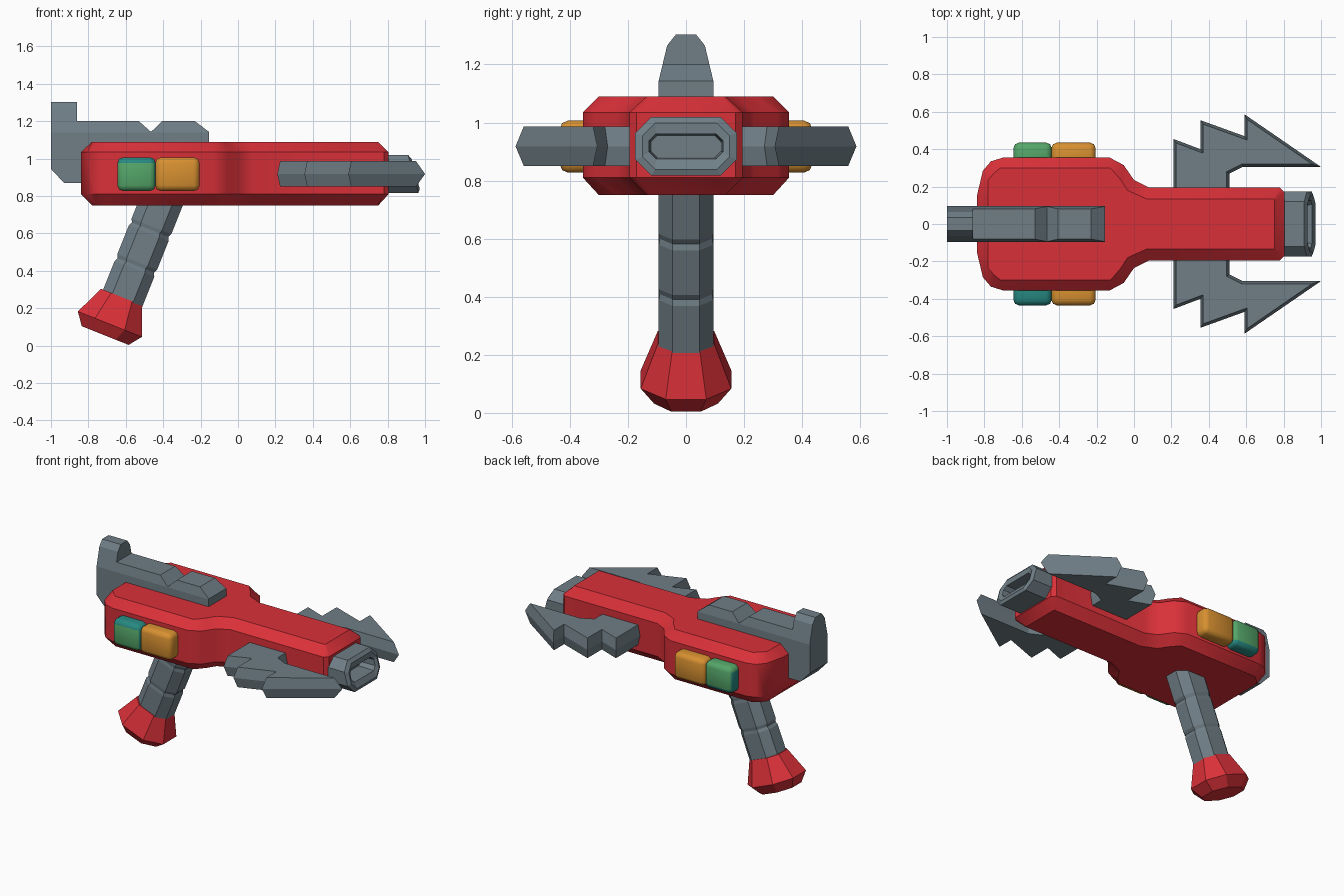
import bpy, bmesh, math
from mathutils import Vector

if "Cube" in bpy.data.objects:
    bpy.data.objects.remove(bpy.data.objects["Cube"])


def material(name, rgb):
    m = bpy.data.materials.new(name)
    m.diffuse_color = (*rgb, 1)
    m.use_nodes = True
    m.node_tree.nodes["Principled BSDF"].inputs["Base Color"].default_value = m.diffuse_color
    return m


RED = material("red", (0.70, 0.03, 0.04))
GREY = material("steel grey", (0.16, 0.21, 0.24))
ORANGE = material("amber", (0.68, 0.28, 0.03))
GREEN = material("green", (0.09, 0.38, 0.14))
TEAL = material("teal", (0.02, 0.25, 0.22))


def finish(name, bm, mats, angle=None):
    bmesh.ops.recalc_face_normals(bm, faces=bm.faces)
    me = bpy.data.meshes.new(name)
    bm.to_mesh(me)
    bm.free()
    ob = bpy.data.objects.new(name, me)
    bpy.context.collection.objects.link(ob)
    for m in mats:
        me.materials.append(m)
    if angle:
        bpy.ops.object.select_all(action='DESELECT')
        ob.select_set(True)
        bpy.context.view_layer.objects.active = ob
        bpy.ops.object.shade_smooth_by_angle(angle=math.radians(angle))
    return ob


def loft(name, rings, mat, angle=None):
    """Skin a list of equal-length rings and cap both ends."""
    bm = bmesh.new()
    vs = [[bm.verts.new(p) for p in r] for r in rings]
    n = len(vs[0])
    for a, b in zip(vs, vs[1:]):
        for i in range(n):
            j = (i + 1) % n
            bm.faces.new((a[i], a[j], b[j], b[i]))
    bm.faces.new(vs[0])
    bm.faces.new(vs[-1])
    return finish(name, bm, [mat], angle)


def octagon(hu, hv, fu, fv):
    """Octagon of half sizes hu, hv with half flats fu, fv."""
    return [(hu, -fv), (hu, fv), (fu, hv), (-fu, hv),
            (-hu, fv), (-hu, -fv), (-fu, -hv), (fu, -hv)]


def inset(pts, d):
    """Mitred inward offset of a 2D polygon."""
    n = len(pts)
    area = sum(pts[i][0] * pts[(i + 1) % n][1] - pts[(i + 1) % n][0] * pts[i][1] for i in range(n))
    s = 1 if area > 0 else -1
    out = []
    for i in range(n):
        p = Vector(pts[i])
        e1 = (p - Vector(pts[i - 1])).normalized()
        e2 = (Vector(pts[(i + 1) % n]) - p).normalized()
        n1, n2 = Vector((-e1.y, e1.x)) * s, Vector((-e2.y, e2.x)) * s
        out.append(p + (n1 + n2) * (d / (1 + n1.dot(n2))))
    return out


# Body: plan outline with chamfered top and bottom
outer = [(-.84, .15), (-.808, .285), (-.765, .335), (-.70, .355), (-.13, .355),
         (-.055, .315), (0, .235), (.08, .195), (.78, .195), (.805, .17)]
inner = [(-.78, .15), (-.78, .235), (-.75, .27), (-.714, .30), (-.126, .30),
         (-.07, .235), (-.035, .18), (.065, .135), (.75, .135), (.75, .12)]


def plan(half, z):
    return [(x, y, z) for x, y in half] + [(x, -y, z) for x, y in reversed(half)]


loft("body", [plan(inner, .75), plan(outer, .81), plan(outer, 1.035), plan(inner, 1.09)], RED, 40)


# Barrel: hollow octagonal muzzle with a slanted end
def muzzle(hy, hz, x, slope=0.27):
    return [(x - slope * v, u, .918 + v) for u, v in octagon(hy, hz, hy - hz * .55, hz * .45)]


loft("barrel", [muzzle(.175, .101, .74, 0), muzzle(.175, .101, .937), muzzle(.15, .08, .95),
                muzzle(.127, .043, .94), muzzle(.12, .038, .84, 0)], GREY)

# Side blades: barbed outline with a ridge at mid height
for s, side in ((1, "left"), (-1, "right")):
    barb = [(.21, .15), (.21, .455), (.355, .40), (.355, .555), (.59, .47), (.59, .587),
            (1.0, .305), (.58, .305), (.51, .27), (.51, .15)]
    barb = [(x, y * s) for x, y in barb]
    cut = inset(barb, .015)
    loft(side + "_blade", [[(p[0], p[1], z) for p in ring] for ring, z in
                           ((cut, .85), (barb, .918), (cut, .987))], GREY)

# Top rail and rear sight: side profile, narrowed towards the top
profile = [(-1, 1.303), (-.86, 1.303), (-.86, 1.20), (-.53, 1.20), (-.465, 1.143), (-.405, 1.20),
           (-.23, 1.20), (-.155, 1.143), (-.155, 1.0), (-.75, .87), (-.93, .87), (-1, .945)]
bm = bmesh.new()
a = [bm.verts.new((x, -1, z)) for x, z in profile]
face = bm.faces.new(a)
ext = bmesh.ops.extrude_face_region(bm, geom=[face])["geom"]
for v in ext:
    if isinstance(v, bmesh.types.BMVert):
        v.co.y = 1
if not face.is_valid or len(bm.faces) == len(profile) + 1:
    bm.faces.new(a)
for z in (1.14, 1.265):
    bmesh.ops.bisect_plane(bm, geom=bm.verts[:] + bm.edges[:] + bm.faces[:],
                           plane_co=(0, 0, z), plane_no=(0, 0, 1))


def rail_width(z):
    if z <= 1.14:
        return .095
    if z <= 1.266:
        return .095 - .03 * (z - 1.14) / .125
    return .065 - .03 * (z - 1.265) / .038


for v in bm.verts:
    v.co.y *= rail_width(v.co.z)
finish("top_rail", bm, [GREY])


# Side pads: rounded blocks on both flanks
def pad(name, x0, x1, s, mats):
    bm = bmesh.new()
    bmesh.ops.create_cube(bm, size=1)
    for v in bm.verts:
        v.co = ((x0 + x1) / 2 + v.co.x * (x1 - x0), s * (.365 + v.co.y * .14), .917 + v.co.z * .18)
    bmesh.ops.recalc_face_normals(bm, faces=bm.faces)
    bmesh.ops.bevel(bm, geom=bm.edges[:], offset=.03, segments=2, profile=.5, affect='EDGES')
    bm.normal_update()
    if len(mats) > 1:  # lower and rear edges are teal
        for f in bm.faces:
            if f.normal.z < -.3 or (f.normal.x < -.5 and f.normal.z < .3):
                f.material_index = 1
    finish(name, bm, mats, 50)


for s, side in ((1, "left"), (-1, "right")):
    pad(side + "_rear_pad", -.645, -.44, s, [GREEN, TEAL])
    pad(side + "_front_pad", -.442, -.205, s, [ORANGE])

# Grip: slanted octagonal segments, with a flared red foot
U = Vector((.93, 0, -.37))


def grip_ring(c, hu, hy, fu, fy):
    return [Vector((c[0], 0, c[1])) + U * u + Vector((0, v, 0)) for u, v in octagon(hu, hy, fu, fy)]


def along(t):  # t = 0 at the first joint, rising down the grip
    return (-.47 - .372 * t, .62 - .93 * t)


rings = []
for t, k in ((-.28, 1), (-.02, 1), (0, .92), (.02, 1), (.185, 1), (.205, .92), (.225, 1), (.41, 1)):
    rings.append(grip_ring(along(t), .114 * k, .094 * (1 + k) / 2, .06 * k, .046))
loft("grip", rings, GREY)
loft("grip_foot", [grip_ring((-.622, .26), .118, .097, .06, .047),
                   grip_ring((-.685, .115), .184, .156, .085, .07),
                   grip_ring((-.71, .054), .135, .11, .06, .05)], RED)
